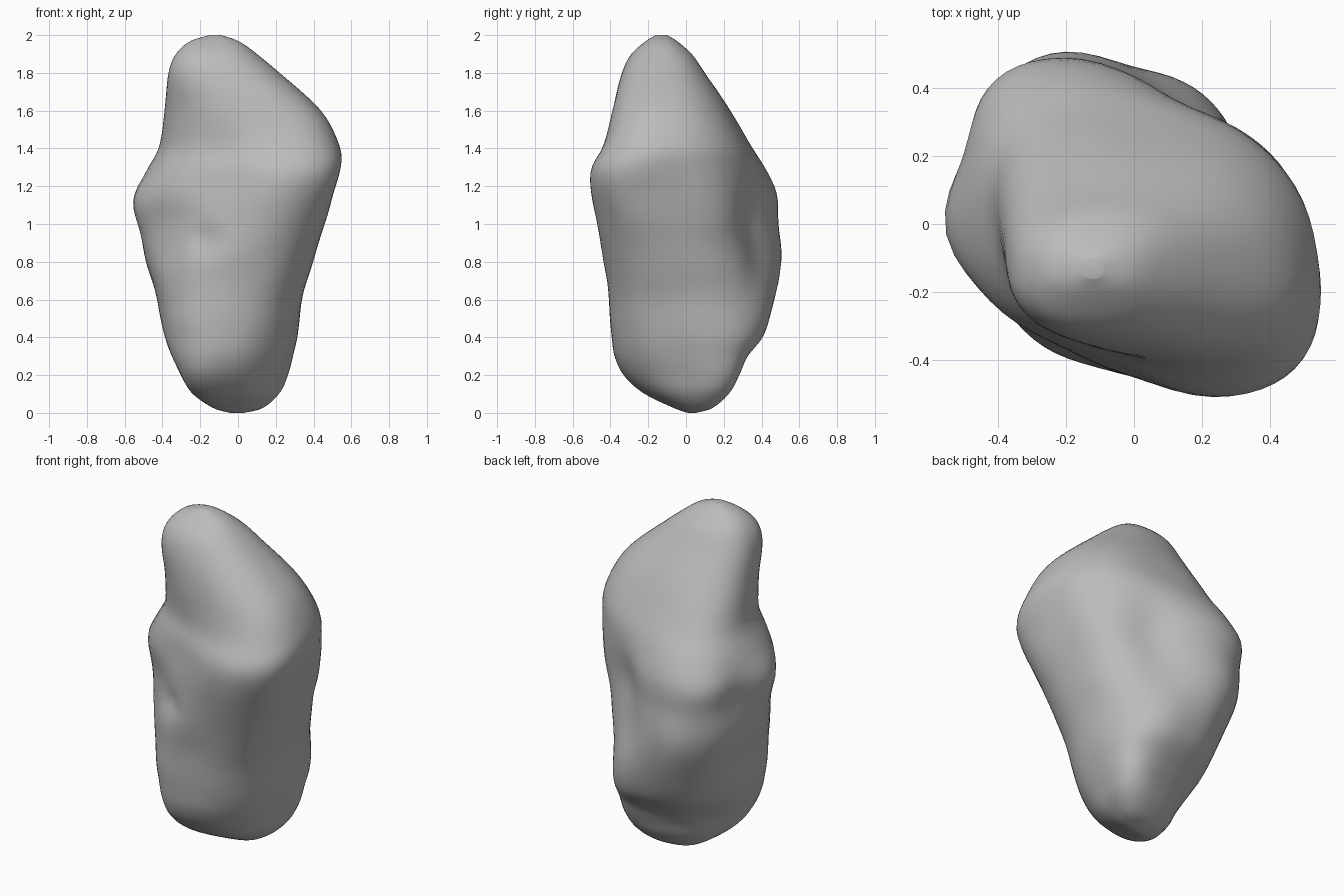
import bpy, bmesh, math
from mathutils import Vector, noise

cube = bpy.data.objects.get("Cube")
if cube:
    bpy.data.objects.remove(cube, do_unlink=True)

# Stone outline in hundredths: height, left, right, front, back, diagonal skew
SECTIONS = [
    (0, -4, 3, 1, 5, 30), (2, -12, 12, -5, 13, 38), (10, -24, 21, -22, 22, 42),
    (20, -31, 25, -34, 27, 42), (30, -36, 28, -39, 32, 32), (40, -39, 31, -40, 41, 20),
    (60, -43, 34, -41, 48, 3), (80, -49, 40, -44, 51, -10), (100, -53, 46, -48, 50, -20),
    (115, -55, 50, -51, 49, -27), (130, -48, 54, -50, 42, -30), (140, -42, 54, -44, 36, -26),
    (160, -39, 44, -39, 24, -16), (180, -37, 22, -34, 10, 0), (190, -33, 10, -29, 3, 5),
    (197, -25, 0, -21, -5, 0), (200, -15, -9, -16, -10, 0),
]

# Local swellings and hollows: centre, radius, outward push
BUMPS = [
    ((.42, -.42, 1.28), .22, .02), ((.25, .24, .22), .16, .03), ((.45, .15, 1.1), .18, .01),
    ((.15, .42, .85), .24, -.09), ((.2, .42, 1.1), .2, -.06), ((-.12, -.44, 1.2), .22, -.07),
    ((-.18, -.4, .92), .06, -.05), ((-.36, -.34, 1.0), .2, -.06), ((-.3, -.32, .3), .16, -.03),
    ((-.5, .25, 1.1), .18, -.06), ((-.55, 0, 1.1), .14, .035), ((.05, .2, 1.5), .2, -.01),
    ((-.2, .5, .8), .16, .015),
]
SIDES, STEPS = 64, 80
SQUARENESS = .86


def section_at(z):
    """Smoothly interpolate the outline rows at a height."""
    i = next(k for k in range(len(SECTIONS) - 1) if z <= SECTIONS[k + 1][0])
    rows = [SECTIONS[max(0, min(len(SECTIONS) - 1, i + k))] for k in (-1, 0, 1, 2)]
    p0, p1, p2, p3 = rows
    span = p2[0] - p1[0]
    t = (z - p1[0]) / span
    result = []
    for c in range(1, len(p1)):
        m1 = (p2[c] - p0[c]) / (p2[0] - p0[0]) * span
        m2 = (p3[c] - p1[c]) / (p3[0] - p1[0]) * span
        d = p2[c] - p1[c]
        value = p1[c] + t * (m1 + t * (3 * d - 2 * m1 - m2 + t * (m1 + m2 - 2 * d)))
        result.append(value / 100)
    return result


def squared(value):
    """Push a sine or cosine outward for a boxier oval."""
    return math.copysign(abs(value) ** SQUARENESS, value)


def stone_point(z, angle):
    """Point on the skewed oval section, moved by the swellings and hollows."""
    left, right, front, back, skew = section_at(z)
    centre = Vector(((left + right) / 2, (front + back) / 2, z / 100))
    tilt = math.asin(skew)
    offset = Vector(((right - left) / 2 * squared(math.cos(angle)),
                     (back - front) / 2 * squared(math.sin(angle + tilt)), 0))
    point = centre + offset
    outward = offset.normalized()
    push = sum(amount * math.exp(-((point - Vector(at)).length / radius) ** 2)
               for at, radius, amount in BUMPS)
    fade = math.sin(math.pi * z / 200)
    push += fade * .008 * noise.noise(point * 5)
    return point + outward * push


# Stone body lofted from bottom to top, with denser rings near both ends
bm = bmesh.new()
rings = []
for step in range(STEPS + 1):
    z = 100 * (1 - math.cos(math.pi * step / STEPS))
    rings.append([bm.verts.new(stone_point(z, math.tau * k / SIDES)) for k in range(SIDES)])
for low, high in zip(rings, rings[1:]):
    for k in range(SIDES):
        n = (k + 1) % SIDES
        bm.faces.new((low[k], low[n], high[n], high[k]))
bm.faces.new(rings[0][::-1])
bm.faces.new(rings[-1])

# Weather the surface so the section changes blend softly
for _ in range(2):
    bmesh.ops.smooth_vert(bm, verts=[v for ring in rings[1:-1] for v in ring], factor=.5,
                          use_axis_x=True, use_axis_y=True, use_axis_z=False)

mesh = bpy.data.meshes.new("stone")
bm.to_mesh(mesh)
bm.free()
stone = bpy.data.objects.new("stone", mesh)
bpy.context.collection.objects.link(stone)

# Plain grey stone colour
grey = bpy.data.materials.new("stone grey")
grey.use_nodes = True
colour = (.5, .5, .5, 1)
grey.diffuse_color = colour
grey.node_tree.nodes["Principled BSDF"].inputs["Base Color"].default_value = colour
mesh.materials.append(grey)

# Smooth shading
for polygon in mesh.polygons:
    polygon.use_smooth = True
